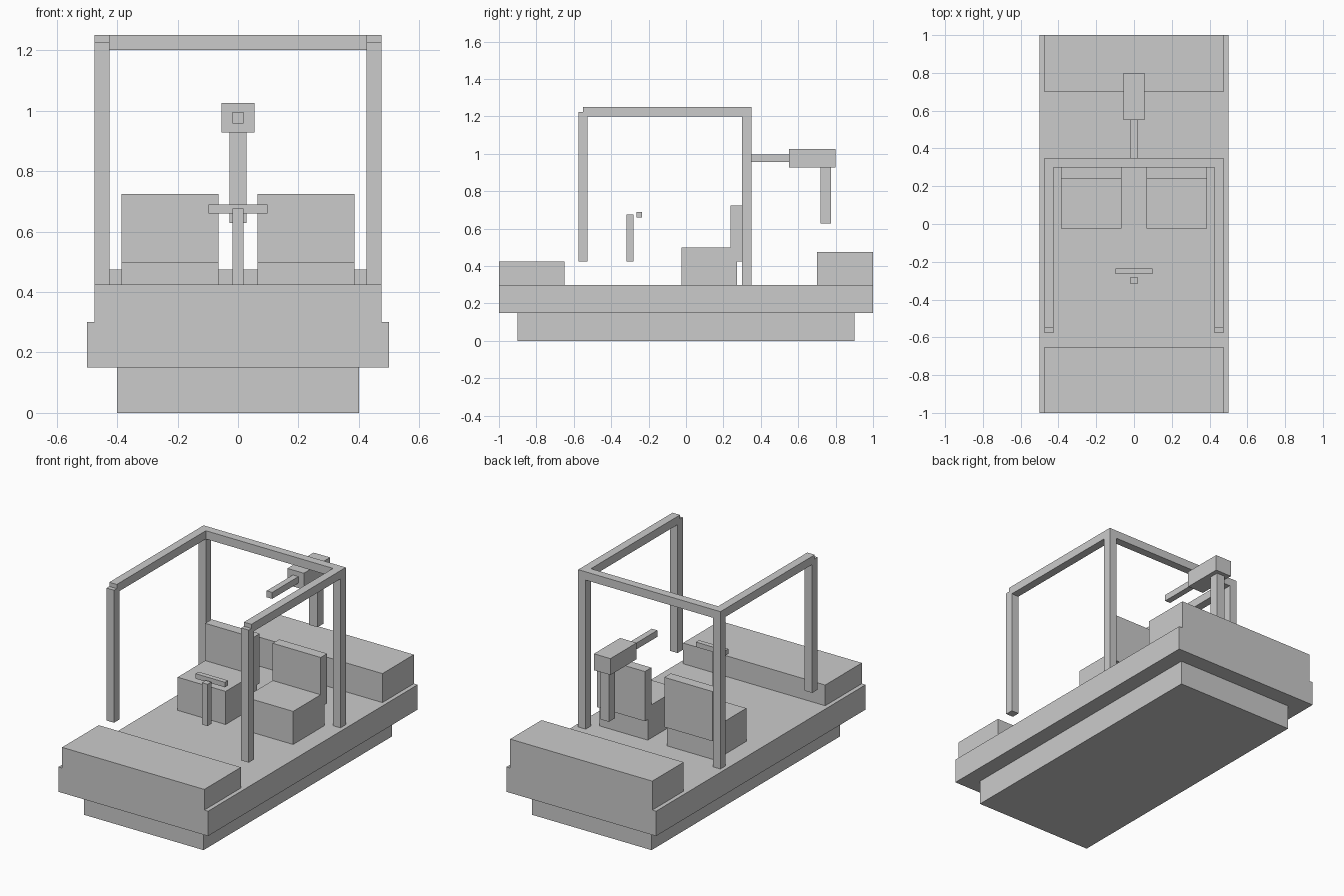
import bpy

cube = bpy.data.objects.get("Cube")
if cube:
    bpy.data.objects.remove(cube, do_unlink=True)

GREY = (0.6, 0.6, 0.6, 1)
grey = bpy.data.materials.new("plain_grey")
grey.use_nodes = True
grey.diffuse_color = GREY
grey.node_tree.nodes["Principled BSDF"].inputs["Base Color"].default_value = GREY


def box(name, x, y, z):
    """Flat-faced block spanning the given (low, high) ranges."""
    spans = (x, y, z)
    bpy.ops.mesh.primitive_cube_add(size=1, location=[(a + b) / 2 for a, b in spans])
    ob = bpy.context.object
    ob.name = ob.data.name = name
    ob.scale = [b - a for a, b in spans]
    bpy.ops.object.transform_apply(location=False, rotation=False, scale=True)
    ob.data.materials.append(grey)
    return ob


def centred(name, half, y, z):
    return box(name, (-half, half), y, z)


def pair(name, x, y, z):
    """One block on each side; left is +x."""
    box("left_" + name, x, y, z)
    box("right_" + name, (-x[1], -x[0]), y, z)


# Hull, deck and end lockers
centred("lower_hull", 0.4, (-0.9, 0.9), (0, 0.15))
centred("deck", 0.5, (-1, 1), (0.15, 0.3))
centred("front_locker", 0.475, (-1, -0.65), (0.3, 0.425))
centred("rear_locker", 0.475, (0.7, 1), (0.3, 0.475))

# Two seats
seat_x = (0.065, 0.386)
pair("seat_cushion", seat_x, (-0.025, 0.272), (0.3, 0.5))
pair("seat_back", seat_x, (0.238, 0.3), (0.425, 0.725))

# Overhead frame
frame_x = (0.425, 0.475)
pair("front_post", frame_x, (-0.576, -0.526), (0.425, 1.225))
pair("rear_post", frame_x, (0.3, 0.35), (0.3, 1.2))
pair("side_rail", frame_x, (-0.55, 0.3), (1.2, 1.25))
centred("rear_rail", 0.475, (0.3, 0.35), (1.2, 1.25))

# Steering column and handlebar
centred("steering_column", 0.0185, (-0.318, -0.281), (0.425, 0.677))
centred("handlebar", 0.098, (-0.265, -0.235), (0.66, 0.69))

# Rear motor with its tiller and drive leg
centred("motor_head", 0.055, (0.55, 0.8), (0.927, 1.026))
centred("motor_tiller", 0.0185, (0.3, 0.55), (0.957, 0.996))
centred("motor_leg", 0.028, (0.719, 0.776), (0.628, 0.927))
